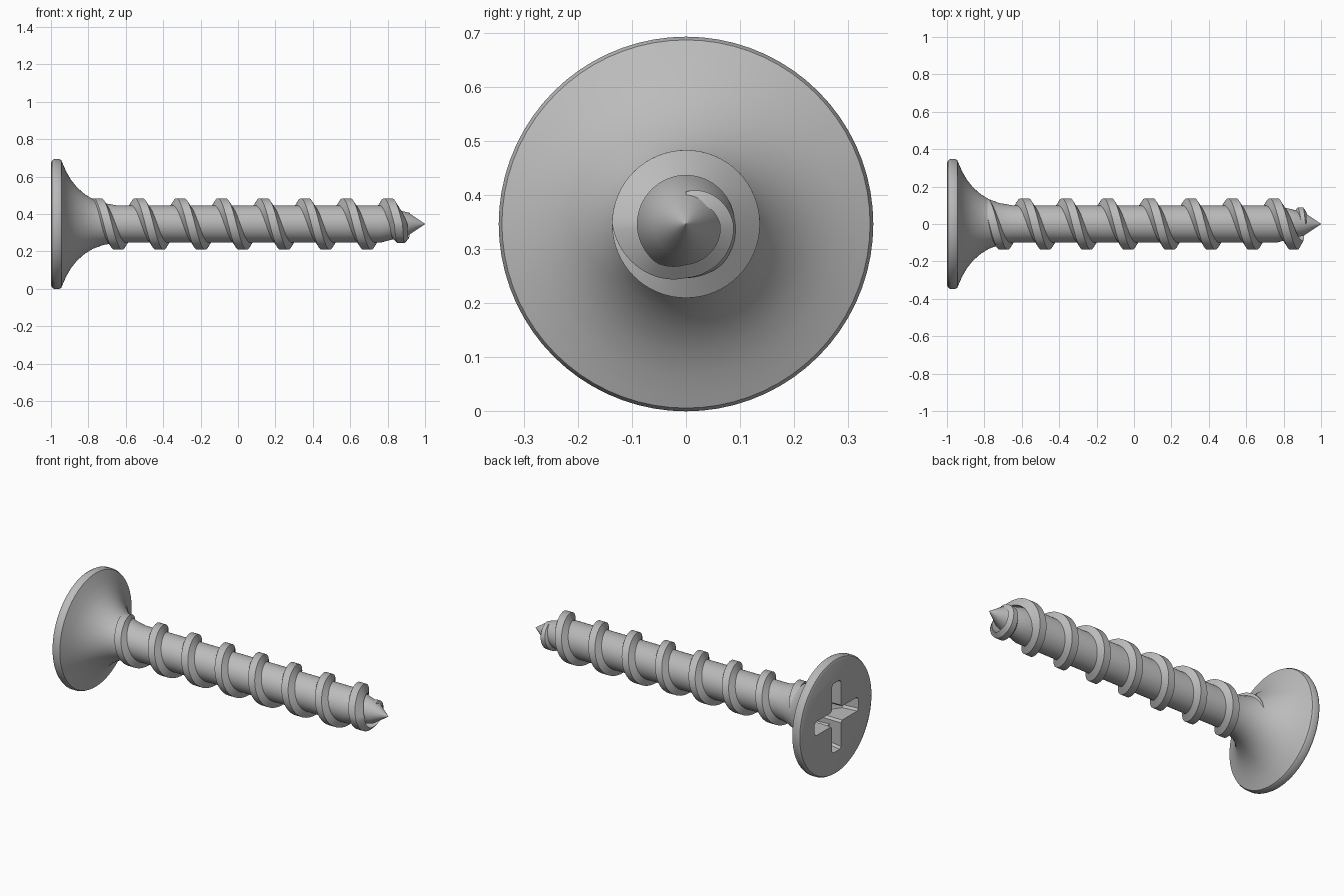
import bpy, bmesh
from math import radians, sin, cos, tau, floor
from mathutils import Vector

cube = bpy.data.objects.get("Cube")
if cube:
    bpy.data.objects.remove(cube, do_unlink=True)

AXIS_Z = 0.347

# One plain steel colour for everything
steel = bpy.data.materials.new("grey steel")
steel.use_nodes = True
GREY = (0.5, 0.5, 0.5, 1)
steel.diffuse_color = GREY
steel.node_tree.nodes["Principled BSDF"].inputs["Base Color"].default_value = GREY


def make_object(name, bm):
    bmesh.ops.recalc_face_normals(bm, faces=bm.faces)
    mesh = bpy.data.meshes.new(name)
    bm.to_mesh(mesh)
    bm.free()
    obj = bpy.data.objects.new(name, mesh)
    obj.location.z = AXIS_Z
    mesh.materials.append(steel)
    bpy.context.collection.objects.link(obj)
    return obj


def smooth(obj, angle):
    bpy.ops.object.select_all(action="DESELECT")
    obj.select_set(True)
    bpy.context.view_layer.objects.active = obj
    bpy.ops.object.shade_smooth_by_angle(angle=radians(angle))


def loft(bm, rings):
    """Skin a list of closed rings and cap both ends."""
    loops = [[bm.verts.new(p) for p in ring] for ring in rings]
    n = len(loops[0])
    for a, b in zip(loops, loops[1:]):
        for i in range(n):
            j = (i + 1) % n
            bm.faces.new((a[i], a[j], b[j], b[i]))
    bm.faces.new(loops[0])
    bm.faces.new(loops[-1])


def circle(x, r, n=72):
    return [(x, r * cos(tau * i / n), r * sin(tau * i / n)) for i in range(n)]


# Head, flared neck, shank and pointed tip as one turned body
profile = [(-1, 0.325), (-0.994, 0.34), (-0.982, 0.347), (-0.957, 0.347),
           (-0.945, 0.341), (-0.936, 0.32), (-0.918, 0.28), (-0.893, 0.236),
           (-0.86, 0.195), (-0.82, 0.16), (-0.775, 0.132), (-0.72, 0.112),
           (-0.65, 0.1), (0.76, 0.1), (0.91, 0.061), (0.999, 0.001)]
bm = bmesh.new()
loft(bm, [circle(x, r) for x, r in profile])
body = make_object("head_and_shank", bm)


# Cross recess, cut deeper at the middle than at the arm ends
def cross(x, reach, half, fillet=0.012):
    pts = []
    for k in range(4):
        d = Vector((cos(tau * k / 4), sin(tau * k / 4)))
        s = Vector((-d.y, d.x))
        for a, b in ((half + fillet, -half), (reach - fillet, -half),
                     (reach, fillet - half), (reach, half - fillet),
                     (reach - fillet, half), (half + fillet, half)):
            p = d * a + s * b
            pts.append((x, p.x, p.y))
    return pts


bm = bmesh.new()
loft(bm, [cross(-1.02, 0.21, 0.042), cross(-0.91, 0.195, 0.04),
          cross(-0.84, 0.085, 0.036)])
cutter = make_object("recess_cutter", bm)
cutter.hide_render = True
cut = body.modifiers.new("cross recess", "BOOLEAN")
cut.operation = "DIFFERENCE"
cut.solver = "EXACT"
cut.object = cutter
bpy.context.view_layer.objects.active = body
bpy.ops.object.modifier_apply(modifier=cut.name)
bpy.data.objects.remove(cutter, do_unlink=True)
smooth(body, 28)

# Helical thread with a flat crest, shrinking into the tip
START, FADE, END, STEPS = -0.6, 7.25, 8.0, 64
fade_radius = [0.137, 0.1, 0.088, 0.06]


def thread_ring(t):
    x, crest, k = -0.752 + 0.222 * min(t, FADE), 0.137, 0
    if t > FADE:
        k = (t - FADE) / (END - FADE)
        x += 0.05 * k
        i = min(floor(k * 3), 2)
        f = k * 3 - i
        crest = fade_radius[i] * (1 - f) + fade_radius[i + 1] * f
    root = min(0.09, crest - 0.025)
    top, foot = 0.022 - 0.012 * k, 0.048 - 0.025 * k
    a = tau * (t + 0.25)
    section = ((-foot, root), (-top, crest), (top, crest), (foot, root))
    return [(x + dx, r * cos(a), r * sin(a)) for dx, r in section]


count = round((END - START) * STEPS)
bm = bmesh.new()
loft(bm, [thread_ring(START + (END - START) * i / count) for i in range(count + 1)])
smooth(make_object("thread", bm), 28)
